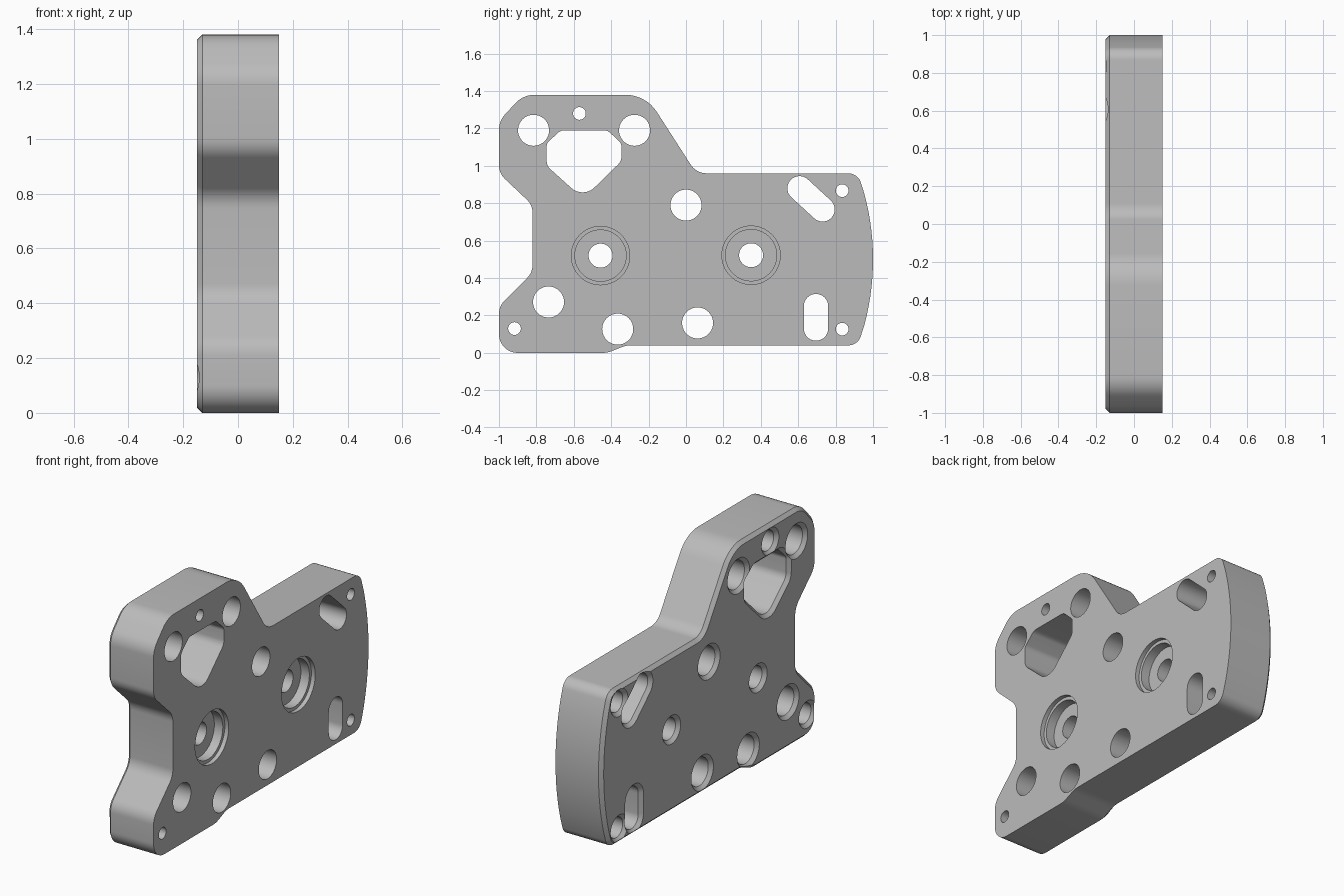
import bpy, bmesh, math
from mathutils import Vector

old = bpy.data.objects.get("Cube")
if old:
    bpy.data.objects.remove(old, do_unlink=True)

BACK, FRONT, CHAMFER = -0.15, 0.15, 0.02
OVER = 0.01  # how far cutters poke out of the plate

grey = bpy.data.materials.new("plain grey")
grey.use_nodes = True
colour = (0.5, 0.5, 0.5, 1)
grey.diffuse_color = colour
grey.node_tree.nodes["Principled BSDF"].inputs["Base Color"].default_value = colour


def rounded(corners):
    """Polygon (y, z, radius) with filleted corners, counter-clockwise."""
    out = []
    n = len(corners)
    for i, (y, z, r) in enumerate(corners):
        p = Vector((y, z))
        if r == 0:
            out.append(p)
            continue
        a = (Vector(corners[i - 1][:2]) - p).normalized()
        b = (Vector(corners[(i + 1) % n][:2]) - p).normalized()
        half = a.angle(b) / 2
        centre = p + (a + b).normalized() * (r / math.sin(half))
        start = p + a * (r / math.tan(half)) - centre
        end = p + b * (r / math.tan(half)) - centre
        sweep = math.pi - 2 * half
        steps = max(3, round(sweep / 0.13))
        for k in range(steps + 1):
            t = k / steps
            out.append(centre + (start * math.sin((1 - t) * sweep)
                                 + end * math.sin(t * sweep)) / math.sin(sweep))
    return out


def slot(a, b, r, steps=20):
    """Two half circles joined; equal ends give a plain circle."""
    a, b = Vector(a), Vector(b)
    d = b - a
    base = math.atan2(d.y, d.x) - math.pi / 2
    out = []
    for centre, turn in ((b, base), (a, base + math.pi)):
        last = steps + 1 if d.length else steps
        for k in range(last):
            t = turn + math.pi * k / steps
            out.append(centre + Vector((math.cos(t), math.sin(t))) * r)
    return out


def grow(loop, d):
    """Offset a counter-clockwise loop outwards by d."""
    out = []
    for i, p in enumerate(loop):
        a = (p - loop[i - 1]).normalized()
        b = (loop[(i + 1) % len(loop)] - p).normalized()
        t = (a + b).normalized()
        out.append(p + Vector((t.y, -t.x)) * (d / max(t.dot(a), 0.5)))
    return out


def loft(name, loop, sections):
    """Solid through (x, offset) copies of a loop."""
    bm = bmesh.new()
    rings = [[bm.verts.new((x, p.x, p.y)) for p in grow(loop, d)]
             for x, d in sections]
    n = len(loop)
    for r, s in zip(rings, rings[1:]):
        for i in range(n):
            j = (i + 1) % n
            bm.faces.new((r[i], r[j], s[j], s[i]))
    bm.faces.new(rings[0])
    bm.faces.new(rings[-1])
    bmesh.ops.recalc_face_normals(bm, faces=bm.faces)
    mesh = bpy.data.meshes.new(name)
    bm.to_mesh(mesh)
    bm.free()
    mesh.materials.append(grey)
    obj = bpy.data.objects.new(name, mesh)
    bpy.context.collection.objects.link(obj)
    return obj


# Plate outline with a bowed end
def bow(z):
    return (-0.35 + math.sqrt(1.35 ** 2 - (z - 0.5) ** 2), z)


outline = [(-1, 0, 0.1), (-0.42, 0, 0.12), (-0.32, 0.04, 0.12), (*bow(0.04), 0.07)]
outline += [(*bow(0.15 + 0.05 * k), 0) for k in range(15)]
outline += [(*bow(0.96), 0.07), (0.055, 0.96, 0.1), (-0.215, 1.38, 0.2),
            (-0.87, 1.38, 0.14), (-1, 1.24, 0.12), (-1, 0.96, 0.1),
            (-0.82, 0.79, 0.1), (-0.82, 0.43, 0.1), (-1, 0.25, 0.1)]
plate = loft("mounting_plate", rounded(outline),
             [(BACK, -CHAMFER), (BACK + CHAMFER, 0), (FRONT, 0)])

# Every opening flares at the back
flare = [(BACK - OVER, CHAMFER + OVER), (BACK + CHAMFER, 0)]
through = flare + [(FRONT + OVER, 0)]
cutters = []

# Window and slots
window = [(-0.745, 1.0, 0.06), (-0.55, 0.825, 0.09), (-0.345, 1.025, 0.06),
          (-0.345, 1.12, 0.04), (-0.42, 1.19, 0.05), (-0.67, 1.19, 0.05),
          (-0.745, 1.12, 0.04)]
cutters.append(loft("window_cutter", rounded(window), through))
for a, b in (((0.695, 0.13), (0.695, 0.25)), ((0.607, 0.88), (0.73, 0.767))):
    cutters.append(loft("slot_cutter", slot(a, b, 0.065), through))

# Large plain holes
for c in ((-0.815, 1.19), (-0.275, 1.19), (0, 0.79),
          (-0.735, 0.272), (-0.365, 0.127), (0.062, 0.16)):
    cutters.append(loft("hole_cutter", slot(c, c, 0.083), through))

# Screw holes, counterbored from the back
for c in ((-0.57, 1.28), (0.835, 0.867), (0.835, 0.127), (-0.917, 0.13)):
    cutters.append(loft("screw_cutter", slot(c, c, 0.06),
                        flare + [(0, 0), (0, -0.026), (FRONT + OVER, -0.026)]))

# Stepped bearing seats, counterbored from the front
for c in ((-0.457, 0.52), (0.348, 0.522)):
    cutters.append(loft("bearing_cutter", slot(c, c, 0.064, 28),
                        flare + [(0.07, 0), (0.07, 0.073), (0.125, 0.073),
                                 (0.125, 0.092), (FRONT + OVER, 0.092)]))

# Cut all openings
bpy.ops.object.select_all(action='DESELECT')
bpy.context.view_layer.objects.active = plate
plate.select_set(True)
for cutter in cutters:
    cutter.hide_render = True
    mod = plate.modifiers.new("cut", 'BOOLEAN')
    mod.operation = 'DIFFERENCE'
    mod.solver = 'EXACT'
    mod.object = cutter
    bpy.ops.object.modifier_apply(modifier=mod.name)
    bpy.data.objects.remove(cutter, do_unlink=True)

bpy.ops.object.shade_smooth_by_angle(angle=math.radians(30))
